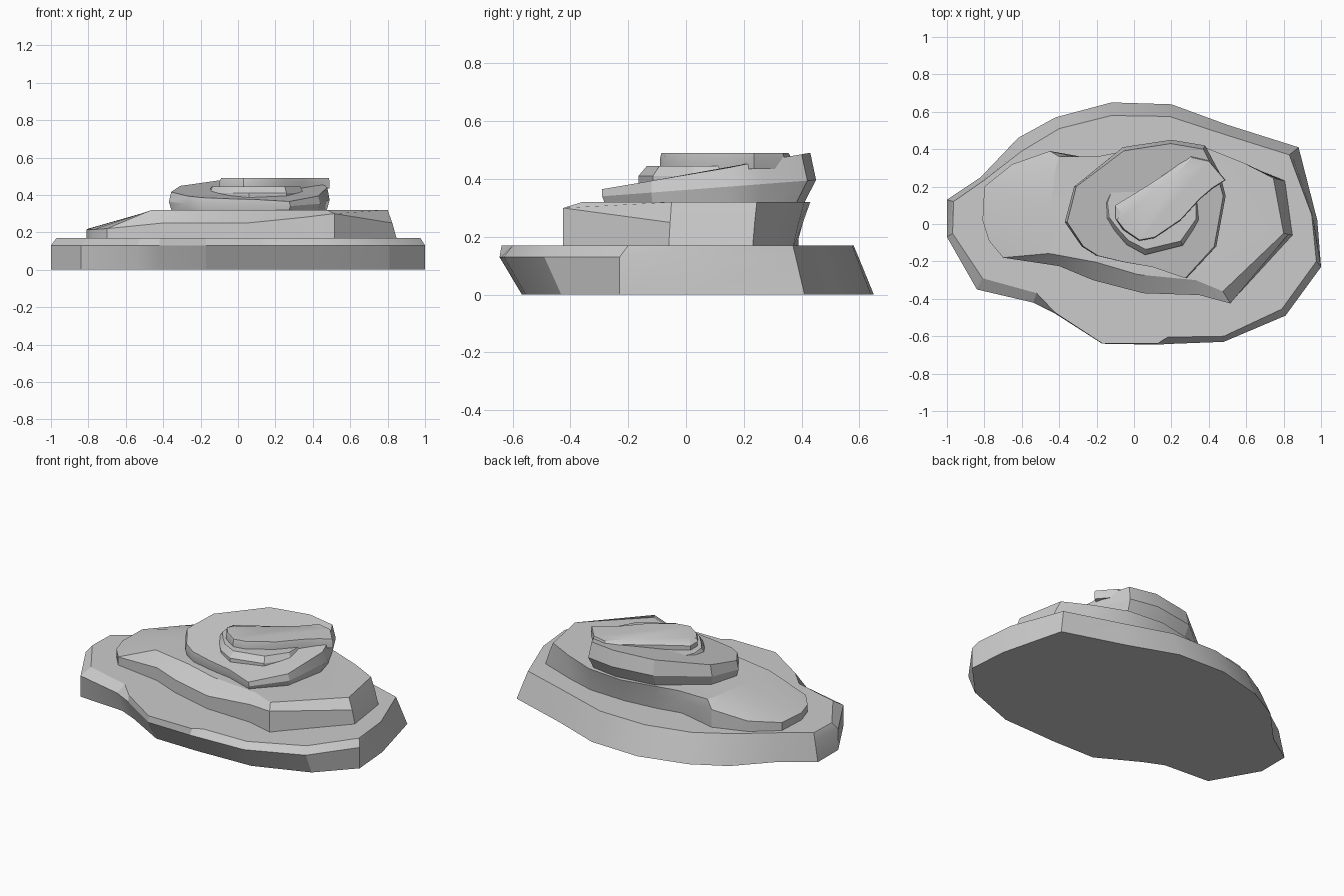
import bpy, bmesh, math


def rock(name, rings):
    """Skin a closed slab through equally sized rings of (x, y, z), bottom to top."""
    bm = bmesh.new()
    vs = [[bm.verts.new(p) for p in r] for r in rings]
    n = len(rings[0])
    for a, b in zip(vs, vs[1:]):
        for i in range(n):
            j = (i + 1) % n
            bm.faces.new((a[i], a[j], b[j], b[i]))
    bm.faces.new(vs[0][::-1])
    bm.faces.new(vs[-1])
    bmesh.ops.recalc_face_normals(bm, faces=bm.faces)
    me = bpy.data.meshes.new(name)
    bm.to_mesh(me)
    bm.free()
    ob = bpy.data.objects.new(name, me)
    bpy.context.collection.objects.link(ob)
    bpy.context.view_layer.objects.active = ob
    ob.select_set(True)
    bpy.ops.object.shade_smooth_by_angle(angle=math.radians(25))
    ob.select_set(False)
    return ob


def lerp(a, b, t):
    return a + (b - a) * t


# Base slab: outer x, y then top rim x, y (counter-clockwise from the left)
base = [(-1, -.07, -.97, -.05), (-.84, -.35, -.81, -.29), (-.54, -.42, -.52, -.37),
        (-.42, -.48, -.42, -.475), (-.17, -.64, -.17, -.638), (.12, -.645, .13, -.638),
        (.22, -.64, .18, -.605), (.48, -.63, .48, -.6), (.81, -.49, .79, -.455),
        (1, -.23, .975, -.2), (.98, .02, .95, .05), (.88, .41, .83, .37),
        (.5, .53, .48, .48), (.2, .64, .19, .575), (-.12, .65, -.12, .58),
        (-.42, .57, -.4, .51), (-.62, .46, -.6, .39), (-.82, .25, -.8, .235),
        (-1, .13, -.965, .12)]
rock("base_slab", [
    [(x, y * .88 if y < -.4 else y, 0) for x, y, u, v in base],
    [(x, y, .13) if y < 0 else (lerp(x, u, .76), lerp(y, v, .76), .13) for x, y, u, v in base],
    [(u, v, .17) for x, y, u, v in base]])

# Middle slab: foot x, y, shoulder z, top rim x, y, with a sloping left end
mid = [(-.81, .02, .215, -.45, .06), (-.775, -.09, .215, -.45, -.06),
       (-.7, -.18, .22, -.46, -.158), (-.4, -.225, .25, -.44, -.16),
       (-.22, -.3, .25, -.2, -.205), (.05, -.37, .25, .02, -.27),
       (.35, -.38, .28, .33, -.30), (.515, -.425, .30, .475, -.36),
       (.85, -.06, .25, .8, -.05), (.81, .23, .25, .745, .245),
       (.6, .31, .25, .58, .33), (.4, .37, .25, .38, .41), (.15, .38, .25, .15, .43),
       (-.05, .36, .25, -.05, .39), (-.2, .33, .25, -.2, .36),
       (-.45, .39, .28, -.4, .36), (-.65, .32, .235, -.43, .27), (-.8, .2, .22, -.45, .17)]
rings = [[(x, y, .16) for x, y, s, u, v in mid], [], [(u, v, .32) for x, y, s, u, v in mid]]
for x, y, s, u, v in mid:
    t = .5 if (y > 0 and x > -.3) or x > .8 else 0
    rings[1].append((lerp(x, u, t), lerp(y, v, t), s))
rock("middle_slab", rings)


# Upper slab: tilted top rising towards the back
def tilt(y):
    return .365 + .17 * (y + .29)


upper = [(-.37, .01), (-.28, -.12), (-.2, -.17), (-.05, -.205), (.1, -.23), (.28, -.29),
         (.44, -.12), (.49, .15), (.46, .27), (.38, .42), (.2, .45), (0, .42),
         (-.06, .41), (-.32, .2)]
rock("upper_slab", [
    [(lerp(.06, x, .96), y * (.9 if y > 0 else .96), .31) for x, y in upper],
    [(x, y, lerp(.32, tilt(y), .45)) for x, y in upper],
    [(lerp(.06, x, .97), y - (.02 if y > .25 else 0), tilt(y)) for x, y in upper]])

# Small step below the crest
step = [(-.16, .12), (-.15, .03), (-.1, -.04), (-.04, -.11), (.06, -.165), (.26, -.115),
        (.35, .02), (.35, .15), (.25, .26), (0, .29), (-.1, .28)]
rock("small_step", [
    [(x, y, .36) for x, y in step],
    [(x, y, .41) for x, y in step],
    [(lerp(.1, x, .93), lerp(.08, y, .88), .445) for x, y in step]])

# Crest blade: outer x, y and rim x, y
crest = [(-.1, .1, -.07, .06), (-.1, .03, -.09, .02), (-.06, -.03, -.05, -.03),
         (.03, -.09, .03, -.085), (.11, -.075, .11, -.07), (.25, .02, .25, .025),
         (.35, .13, .35, .135), (.42, .19, .42, .195), (.49, .235, .485, .235),
         (.4, .34, .4, .335), (.3, .365, .31, .355), (.2, .29, .22, .26),
         (.08, .21, .1, .17)]
rock("crest_blade", [
    [(x, y, .435) for x, y, u, v in crest],
    [(x, y, .472) for x, y, u, v in crest],
    [(u, v, .49) for x, y, u, v in crest]])
